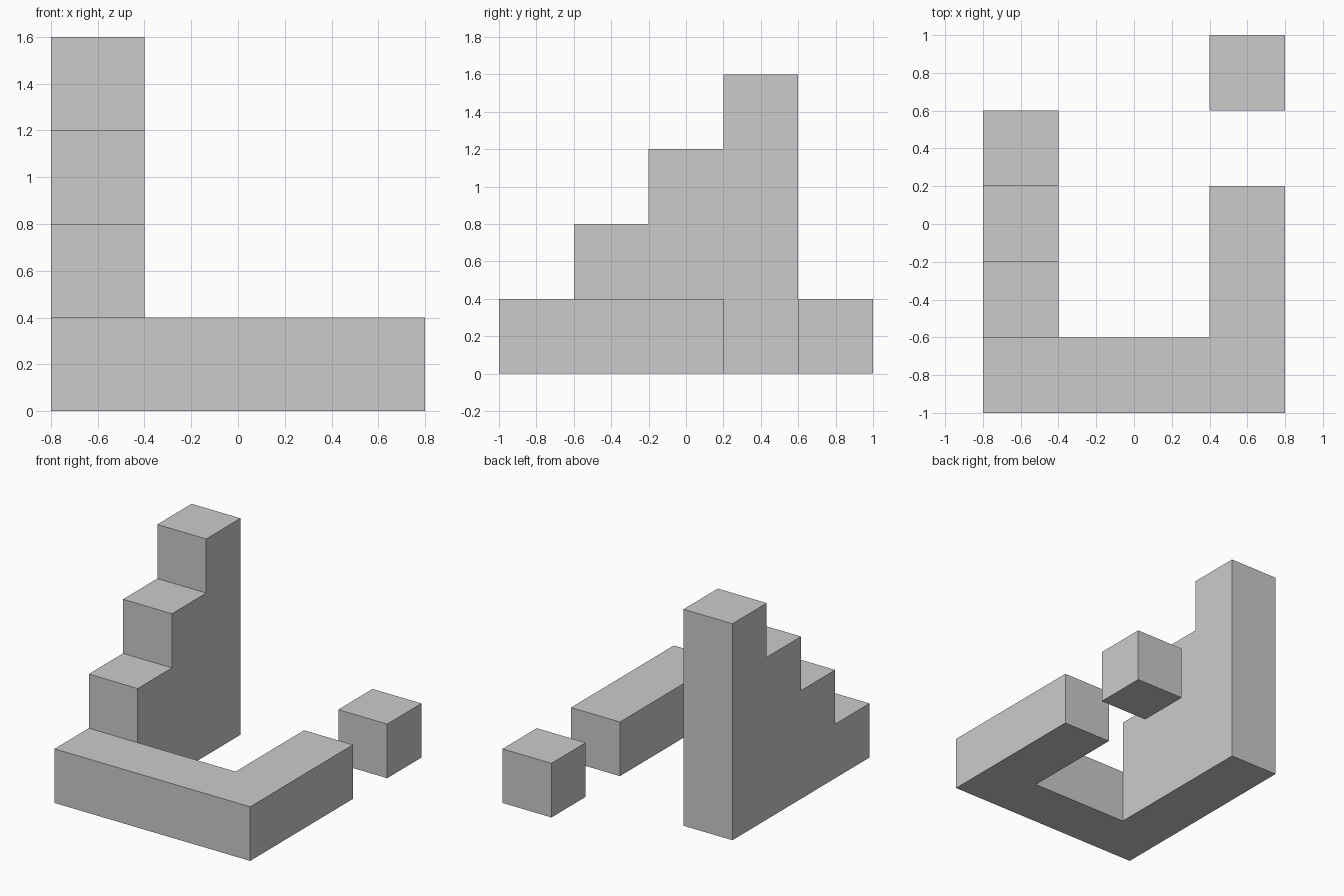
import bpy
import bmesh
from mathutils import Matrix, Vector

default = bpy.data.objects.get("Cube")
if default:
    bpy.data.objects.remove(default, do_unlink=True)

UNIT = 0.4                           # edge of one block
ORIGIN = Vector((-0.8, -1.0, 0.0))   # front right bottom corner of the layout

grey = bpy.data.materials.new("light grey")
grey.use_nodes = True
grey.diffuse_color = (0.6, 0.6, 0.6, 1)
grey.node_tree.nodes["Principled BSDF"].inputs["Base Color"].default_value = grey.diffuse_color


def block_solid(name, columns):
    """Stack unit blocks on (column, row) cells and fuse them into one clean shell."""
    bm = bmesh.new()
    for (i, j), height in columns.items():
        for k in range(height):
            centre = ORIGIN + UNIT * Vector((i + 0.5, j + 0.5, k + 0.5))
            bmesh.ops.create_cube(bm, size=UNIT, matrix=Matrix.Translation(centre))

    # Drop the walls shared by neighbouring blocks
    walls = {}
    for face in bm.faces:
        key = tuple(round(c * 100) for c in face.calc_center_median())
        walls.setdefault(key, []).append(face)
    inner = [f for pair in walls.values() if len(pair) > 1 for f in pair]
    bmesh.ops.delete(bm, geom=inner, context='FACES')

    # Weld and merge flat regions
    bmesh.ops.remove_doubles(bm, verts=bm.verts[:], dist=0.001)
    bmesh.ops.dissolve_limit(bm, angle_limit=0.01, verts=bm.verts[:], edges=bm.edges[:])
    bmesh.ops.recalc_face_normals(bm, faces=bm.faces[:])

    mesh = bpy.data.meshes.new(name)
    bm.to_mesh(mesh)
    bm.free()
    mesh.materials.append(grey)
    obj = bpy.data.objects.new(name, mesh)
    bpy.context.collection.objects.link(obj)
    return obj


# Staircase rising to the back, with a low wall across the front and up the left side
stairs = {(0, j): j + 1 for j in range(4)}
front_wall = {(i, 0): 1 for i in range(1, 4)}
side_wall = {(3, j): 1 for j in range(1, 3)}
block_solid("staircase_and_wall", {**stairs, **front_wall, **side_wall})

# Separate block behind the side wall
block_solid("loose_block", {(3, 4): 1})
